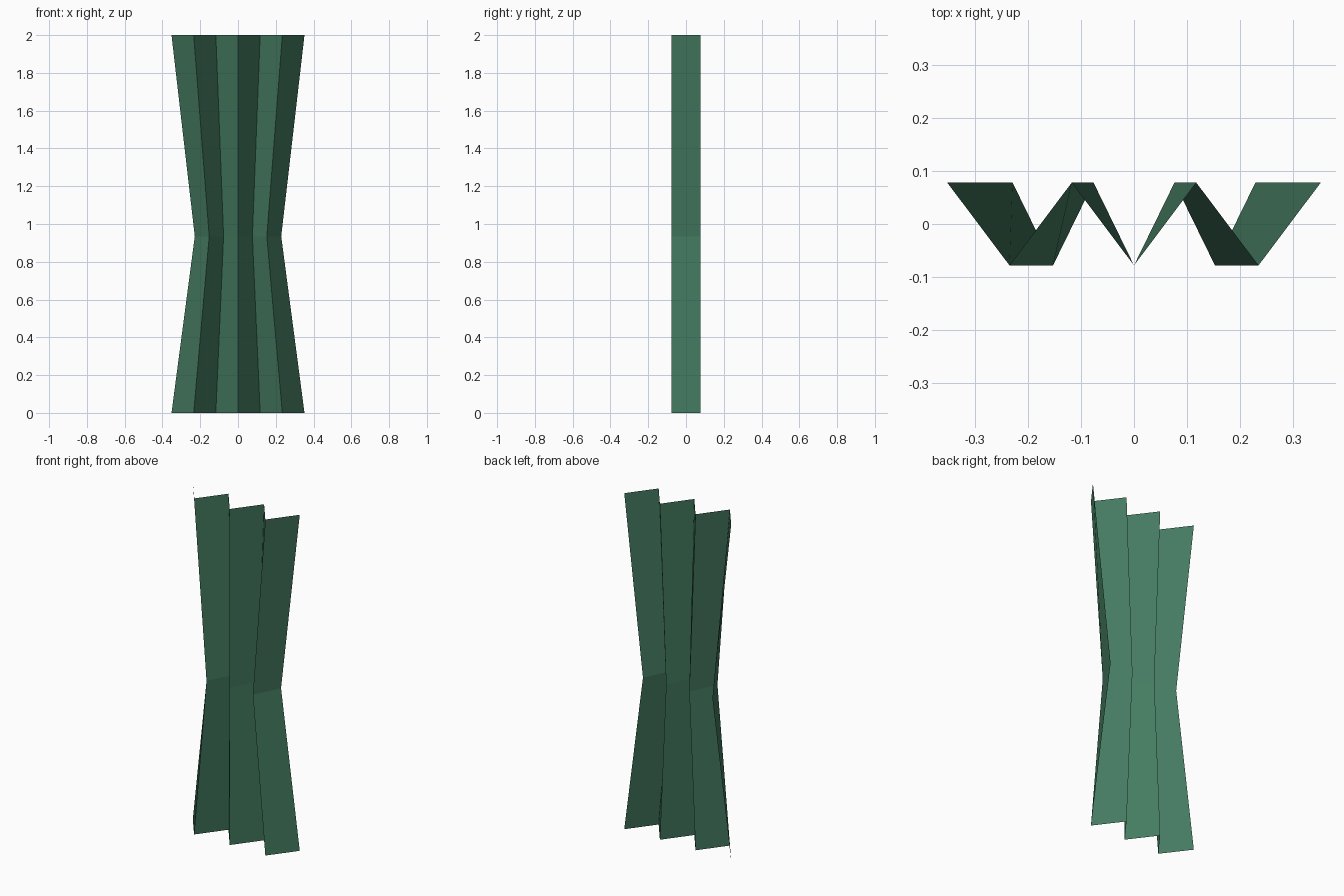
import bpy
import bmesh

if "Cube" in bpy.data.objects:
    bpy.data.objects.remove(bpy.data.objects["Cube"])

HALF_WIDTH = 0.352
DEPTH = 0.078
PLEATS = 6
# (height, width factor): hem, gathered waist, top edge
ROWS = [(0.0, 1.0), (0.935, 0.65), (2.0, 1.0)]

# Pleated curtain: one zigzag profile lofted through three heights
bm = bmesh.new()
loft = []
for z, factor in ROWS:
    row = []
    for i in range(PLEATS + 1):
        x = HALF_WIDTH * (2 * i / PLEATS - 1) * factor
        y = DEPTH if i % 2 == 0 else -DEPTH
        row.append(bm.verts.new((x, y, z)))
    loft.append(row)
for low, high in zip(loft, loft[1:]):
    for i in range(PLEATS):
        bm.faces.new((low[i], low[i + 1], high[i + 1], high[i]))

mesh = bpy.data.meshes.new("curtain")
bm.to_mesh(mesh)
bm.free()
curtain = bpy.data.objects.new("curtain", mesh)
bpy.context.collection.objects.link(curtain)

# Green cloth
cloth = bpy.data.materials.new("green_cloth")
cloth.diffuse_color = (0.06, 0.2, 0.12, 1.0)
cloth.use_nodes = True
cloth.node_tree.nodes["Principled BSDF"].inputs["Base Color"].default_value = cloth.diffuse_color
mesh.materials.append(cloth)
